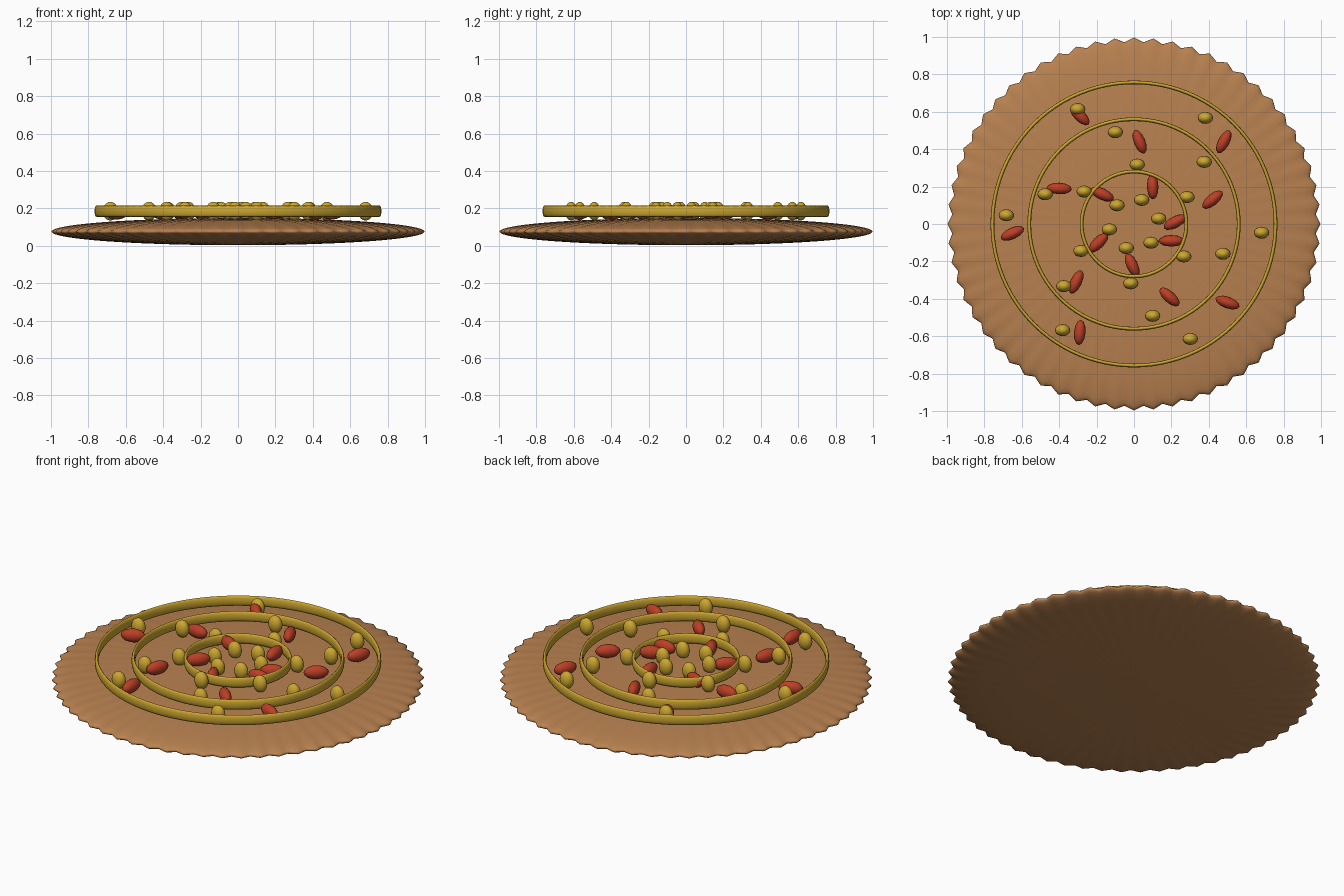
import bpy, bmesh
from math import cos, sin, atan2, radians, pi
from mathutils import Matrix, Vector

cube = bpy.data.objects.get("Cube")
if cube:
    bpy.data.objects.remove(cube)


def material(name, rgb):
    mat = bpy.data.materials.new(name)
    mat.use_nodes = True
    mat.diffuse_color = (*rgb, 1)
    mat.node_tree.nodes["Principled BSDF"].inputs["Base Color"].default_value = (*rgb, 1)
    return mat


def finish(bm, name, mat):
    mesh = bpy.data.meshes.new(name)
    bm.to_mesh(mesh)
    bm.free()
    mesh.materials.append(mat)
    mesh.shade_smooth()
    obj = bpy.data.objects.new(name, mesh)
    bpy.context.collection.objects.link(obj)
    return obj


def ellipsoid(name, mat, centre, size, turn=0, segments=16, rings=10):
    bm = bmesh.new()
    bmesh.ops.create_uvsphere(bm, u_segments=segments, v_segments=rings, radius=1)
    place = Matrix.LocRotScale(Vector(centre), Matrix.Rotation(turn, 3, "Z"), Vector(size))
    bmesh.ops.transform(bm, matrix=place, verts=bm.verts)
    return finish(bm, name, mat)


crust = material("baked brown", (0.48, 0.22, 0.08))
gold = material("golden yellow", (0.60, 0.38, 0.03))
red = material("brick red", (0.50, 0.05, 0.02))

# Flattened base with a fluted rim
FLUTES = 60
bm = bmesh.new()
bmesh.ops.create_uvsphere(bm, u_segments=FLUTES * 4, v_segments=32, radius=1)
for v in bm.verts:
    flute = 0.985 + 0.012 * cos(FLUTES * atan2(v.co.y, v.co.x))
    v.co = (v.co.x * flute, v.co.y * flute, 0.076 + 0.073 * v.co.z)
finish(bm, "fluted_base", crust)


# Three raised rings, taller than they are wide
def ring(name, radius, segments=96, sides=12):
    bm = bmesh.new()
    loops = []
    for i in range(segments):
        a = 2 * pi * i / segments
        loop = []
        for j in range(sides):
            b = 2 * pi * j / sides
            r = radius + 0.01 * cos(b)
            loop.append(bm.verts.new((r * cos(a), r * sin(a), 0.185 + 0.03 * sin(b))))
        loops.append(loop)
    for i in range(segments):
        near, far = loops[i], loops[(i + 1) % segments]
        for j in range(sides):
            k = (j + 1) % sides
            bm.faces.new((near[j], far[j], far[k], near[k]))
    finish(bm, name, gold)


for label, radius in (("inner", 0.28), ("middle", 0.56), ("outer", 0.757)):
    ring(label + "_ring", radius)

# Upright golden beads, six on each of four circles that twist outwards
for circle in range(4):
    radius = 0.135 + 0.183 * circle
    for i in range(6):
        a = radians(12.3 + 14.6 * circle + 60 * i)
        ellipsoid(f"gold_bead_{circle}_{i}", gold,
                  (radius * cos(a), radius * sin(a), 0.185), (0.041, 0.032, 0.05))

# Scattered red pieces: x, y and heading in degrees
PIECES = [
    (-.29, .58, -45), (.03, .44, -68), (.48, .44, 62), (-.40, .19, -3),
    (-.17, .16, -25), (.10, .20, 92), (.42, .13, 40), (.22, .01, 28),
    (.20, -.09, 0), (-.65, -.05, 25), (-.19, -.10, 45), (-.01, -.22, -65),
    (-.31, -.31, 65), (.19, -.39, -42), (.50, -.42, -20), (-.29, -.58, 85),
]
for i, (x, y, heading) in enumerate(PIECES):
    ellipsoid(f"red_piece_{i}", red, (x, y, 0.178), (0.068, 0.031, 0.038),
              radians(heading), segments=12, rings=8)
